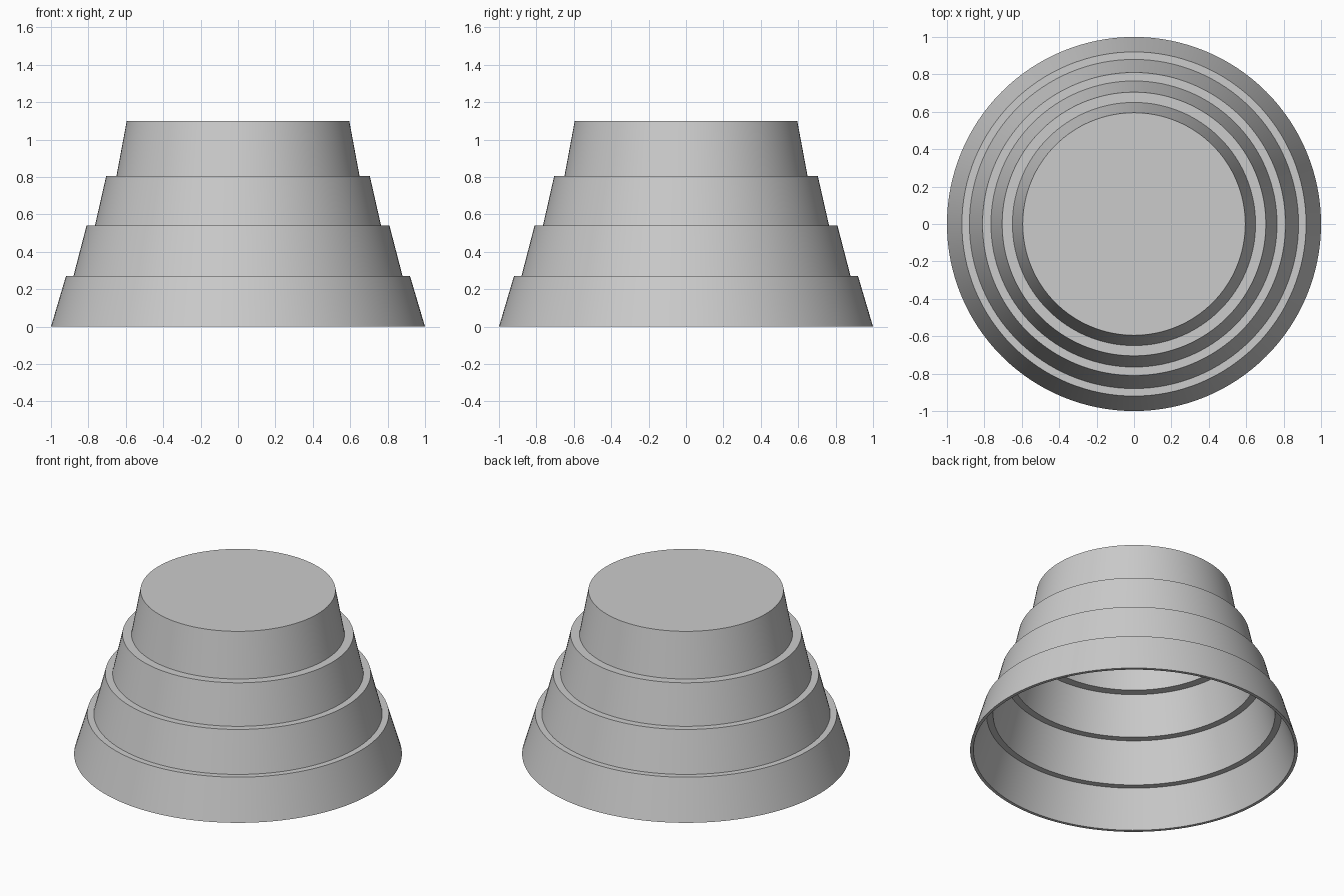
import bpy
import bmesh
import math

if "Cube" in bpy.data.objects:
    bpy.data.objects.remove(bpy.data.objects["Cube"], do_unlink=True)

WALL = 0.02
SEGMENTS = 128

# Tiers: bottom radius, top radius, bottom height, top height
tiers = [
    (1.00, 0.92, 0.00, 0.27),
    (0.88, 0.81, 0.27, 0.54),
    (0.765, 0.705, 0.54, 0.805),
    (0.65, 0.595, 0.805, 1.10),
]

# Outer wall going up, then inner wall coming back down
outer, inner = [], []
for r_low, r_high, z_low, z_high in tiers:
    outer += [(r_low, z_low), (r_high, z_high)]
    inner += [(r_low - WALL, max(z_low - WALL, 0)), (r_high - WALL, z_high - WALL)]
top = tiers[-1][3]
profile = outer + [(0, top), (0, top - WALL)] + inner[::-1]

# Revolve the closed wall section about the vertical axis
bm = bmesh.new()
verts = [bm.verts.new((r, 0, z)) for r, z in profile]
edges = [bm.edges.new((a, b)) for a, b in zip(verts, verts[1:] + verts[:1])
         if a.co.x > 0 or b.co.x > 0]
bmesh.ops.spin(bm, geom=verts + edges, cent=(0, 0, 0), axis=(0, 0, 1),
               angle=math.tau, steps=SEGMENTS, use_merge=True)
bmesh.ops.remove_doubles(bm, verts=bm.verts[:], dist=0.0001)
bmesh.ops.recalc_face_normals(bm, faces=bm.faces[:])
mesh = bpy.data.meshes.new("stepped_cup")
bm.to_mesh(mesh)
bm.free()
cup = bpy.data.objects.new("stepped_cup", mesh)
bpy.context.collection.objects.link(cup)

# Plain grey material
grey = bpy.data.materials.new("light_grey")
grey.use_nodes = True
color = (0.6, 0.6, 0.6, 1)
grey.diffuse_color = color
grey.node_tree.nodes["Principled BSDF"].inputs["Base Color"].default_value = color
mesh.materials.append(grey)

# Smooth round walls, sharp steps
bpy.ops.object.select_all(action="DESELECT")
cup.select_set(True)
bpy.context.view_layer.objects.active = cup
bpy.ops.object.shade_smooth_by_angle(angle=math.radians(30))
